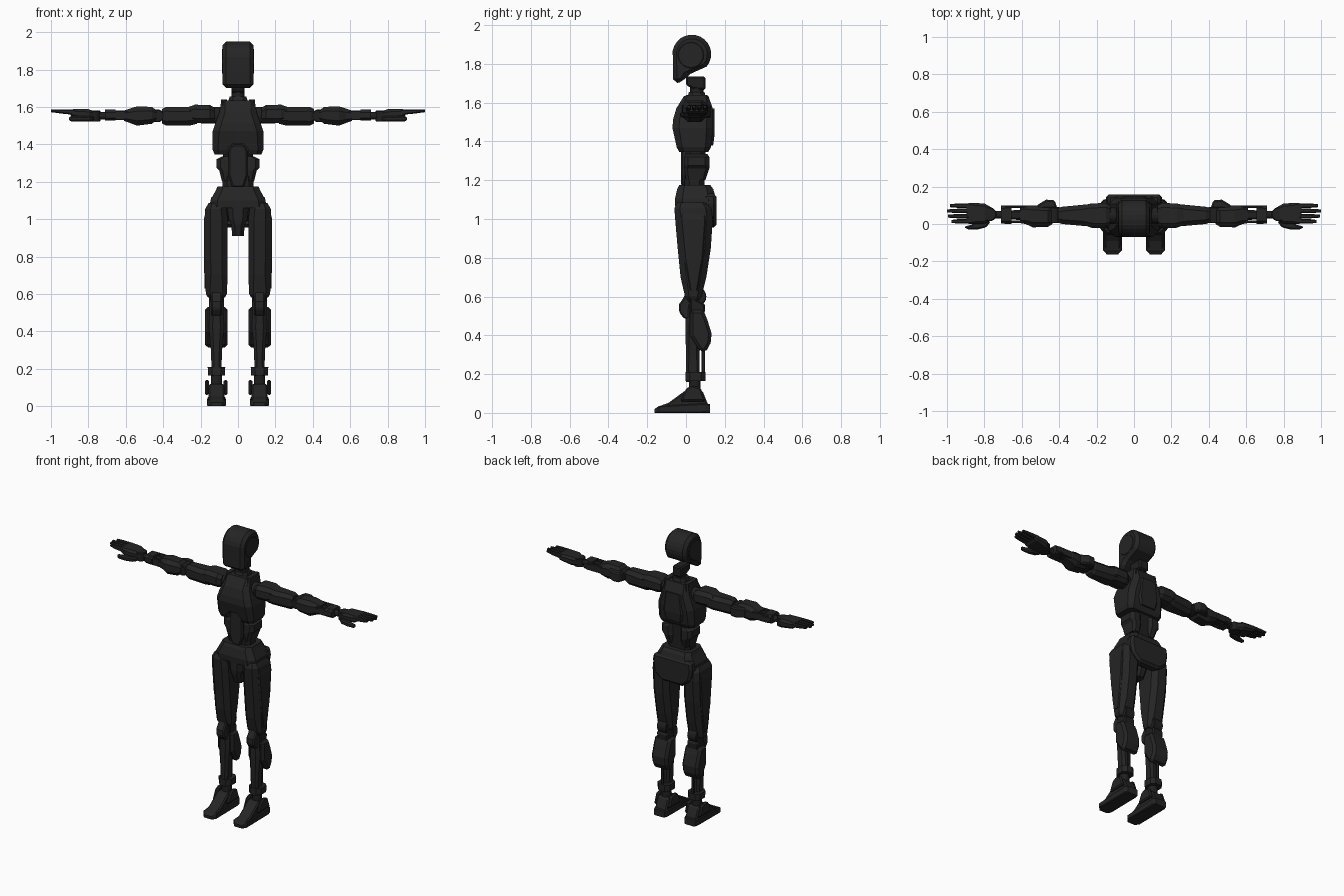
import bpy, bmesh, math
from mathutils import Vector


def material(name, v):
    m = bpy.data.materials.new(name)
    m.diffuse_color = (v, v, v, 1)
    return m


SHELL = material("charcoal shell", 0.018)
JOINT = material("black joint", 0.014)
ORDER = {"x": lambda t, a, b: (t, a, b),
         "y": lambda t, a, b: (a, t, b),
         "z": lambda t, a, b: (a, b, t)}


def finish(name, rings, mat, bevel, mirror):
    """Skin a stack of equal rings, cap the ends, bevel and mirror."""
    bm = bmesh.new()
    vs = [[bm.verts.new(p) for p in r] for r in rings]
    n = len(vs[0])
    for r, s in zip(vs, vs[1:]):
        for i in range(n):
            bm.faces.new((r[i], r[(i + 1) % n], s[(i + 1) % n], s[i]))
    bm.faces.new(vs[0])
    bm.faces.new(vs[-1])
    bmesh.ops.recalc_face_normals(bm, faces=bm.faces)
    me = bpy.data.meshes.new(name)
    bm.to_mesh(me)
    bm.free()
    me.materials.append(mat)
    ob = bpy.data.objects.new(name, me)
    bpy.context.collection.objects.link(ob)
    if bevel:
        b = ob.modifiers.new("bevel", "BEVEL")
        b.width, b.segments, b.limit_method = bevel, 1, "ANGLE"
        b.angle_limit = math.radians(35)
    if mirror:
        ob.modifiers.new("mirror", "MIRROR")
    return ob


def loft(name, axis, secs, c=0.25, mat=SHELL, bevel=0.0, mirror=True):
    """Chamfered rectangles (t, a0, a1, b0, b1) joined along an axis."""
    rings = []
    for t, a0, a1, b0, b1 in secs:
        k = c * min(a1 - a0, b1 - b0)
        pts = [(a0 + k, b0), (a1 - k, b0), (a1, b0 + k), (a1, b1 - k),
               (a1 - k, b1), (a0 + k, b1), (a0, b1 - k), (a0, b0 + k)]
        rings.append([ORDER[axis](t, *p) for p in pts])
    return finish(name, rings, mat, bevel, mirror)


def prism(name, axis, pts, lo, hi, mat=SHELL, bevel=0.008, mirror=True):
    return finish(name, [[ORDER[axis](t, *p) for p in pts] for t in (lo, hi)],
                  mat, bevel, mirror)


def disc(name, axis, a, b, r, lo, hi, mat=JOINT, mirror=True, n=20):
    pts = [(a + r * math.cos(i * math.tau / n), b + r * math.sin(i * math.tau / n))
           for i in range(n)]
    return prism(name, axis, pts, lo, hi, mat, 0.004, mirror)


# Head: rounded helmet with a long flat face, and side discs
dome = [(0.03 + 0.1 * math.cos(math.radians(a)), 1.85 + 0.1 * math.sin(math.radians(a)))
        for a in range(-40, 176, 15)]
prism("head", "x", dome + [(-0.068, 1.8), (-0.066, 1.7), (-0.015, 1.705),
                           (0.005, 1.74), (0.06, 1.765)],
      -0.083, 0.083, bevel=0.03, mirror=False)
disc("head_side_disc", "x", 0.025, 1.845, 0.068, 0.075, 0.086, SHELL)

# Neck
prism("neck_collar", "x", [(0.0, 1.69), (0.04, 1.67), (0.1, 1.665), (0.1, 1.735),
                           (0.0, 1.735)], -0.035, 0.035, JOINT, mirror=False)
disc("neck_post", "z", 0, 0.055, 0.034, 1.58, 1.72, mirror=False)
loft("neck_base", "z", [(1.6, -0.06, 0.06, 0.0, 0.11), (1.655, -0.045, 0.045, 0.015, 0.095)],
     mirror=False)

# Chest with an arched opening above the waist
chest = loft("chest", "z", [(1.345, -0.125, 0.125, -0.035, 0.115),
                            (1.37, -0.135, 0.135, -0.048, 0.128),
                            (1.47, -0.135, 0.135, -0.07, 0.14),
                            (1.515, -0.12, 0.12, -0.066, 0.14),
                            (1.57, -0.1, 0.1, -0.05, 0.138),
                            (1.635, -0.088, 0.088, -0.01, 0.115)], 0.16, mirror=False)
arch = [(-0.055, 1.3), (0.055, 1.3), (0.055, 1.375), (0.03, 1.405), (-0.03, 1.405),
        (-0.055, 1.375)]
cutter = prism("chest_cutter", "y", arch, -0.2, -0.005, bevel=0, mirror=False)
cutter.hide_render = True
cutter.hide_viewport = True
cut = chest.modifiers.new("arch", "BOOLEAN")
cut.operation, cut.object, cut.solver = "DIFFERENCE", cutter, "EXACT"
loft("back_panel", "z", [(1.38, -0.06, 0.06, 0.1, 0.14), (1.44, -0.075, 0.075, 0.1, 0.148),
                         (1.57, -0.06, 0.06, 0.1, 0.146)], mirror=False)
loft("collar_plate", "z", [(1.55, 0.05, 0.098, -0.04, 0.125), (1.64, 0.06, 0.09, 0.0, 0.11)])

# Waist
prism("belly_plate", "y", [(-0.03, 1.17), (0.03, 1.17), (0.05, 1.23), (0.05, 1.37),
                           (0.028, 1.4), (-0.028, 1.4), (-0.05, 1.37), (-0.05, 1.23)],
      -0.025, 0.04, mirror=False)
loft("waist_side", "z", [(1.2, 0.03, 0.085, 0.0, 0.1), (1.26, 0.03, 0.1, -0.01, 0.12),
                         (1.275, 0.03, 0.115, -0.01, 0.12), (1.32, 0.03, 0.115, -0.01, 0.12),
                         (1.335, 0.03, 0.085, 0.0, 0.11)])
loft("waist_core", "z", [(1.12, -0.085, 0.085, -0.01, 0.095),
                         (1.36, -0.08, 0.08, 0.0, 0.1)], mat=JOINT, mirror=False)

# Pelvis: upper girdle, rear shield and central front post
loft("pelvis", "z", [(1.06, -0.15, 0.15, -0.055, 0.15), (1.1, -0.148, 0.148, -0.058, 0.156),
                     (1.155, -0.118, 0.118, -0.045, 0.14), (1.175, -0.11, 0.11, -0.035, 0.125)],
     0.18, mirror=False)
prism("rear_shield", "y", [(-0.14, 1.13), (-0.15, 1.08), (-0.135, 1.0), (-0.08, 0.955),
                           (0.08, 0.955), (0.135, 1.0), (0.15, 1.08), (0.14, 1.13)],
      0.09, 0.158, bevel=0.015, mirror=False)
loft("pelvis_post", "z", [(0.91, -0.032, 0.032, -0.02, 0.07), (0.97, -0.035, 0.035, -0.04, 0.1),
                          (1.0, -0.05, 0.05, -0.045, 0.11), (1.09, -0.06, 0.06, -0.05, 0.12)],
     mirror=False)
disc("hip_joint", "x", 0.045, 1.04, 0.05, 0.03, 0.1)

# Thigh
loft("thigh", "z", [(0.58, 0.07, 0.16, 0.01, 0.07), (0.6, 0.06, 0.172, -0.005, 0.08),
                    (0.7, 0.055, 0.175, -0.028, 0.105), (0.85, 0.055, 0.177, -0.043, 0.128),
                    (1.0, 0.055, 0.178, -0.056, 0.138), (1.055, 0.062, 0.175, -0.06, 0.13),
                    (1.085, 0.08, 0.158, -0.045, 0.105)])
loft("thigh_outer_plate", "z", [(0.63, 0.15, 0.178, 0.02, 0.06), (0.8, 0.15, 0.183, -0.01, 0.09),
                                (1.0, 0.15, 0.183, -0.03, 0.105), (1.05, 0.15, 0.17, -0.02, 0.09)])

# Knee
disc("knee_joint", "x", 0.055, 0.6, 0.05, 0.08, 0.15)
prism("knee_cap", "x", [(0.005, 0.63), (-0.015, 0.59), (-0.036, 0.56), (-0.036, 0.52),
                        (-0.01, 0.485), (0.02, 0.485), (0.04, 0.6)], 0.085, 0.145)
prism("knee_link", "x", [(0.02, 0.6), (0.1, 0.56), (0.09, 0.45), (0.02, 0.45)],
      0.075, 0.155, JOINT)

# Lower leg
loft("shin", "z", [(0.16, 0.09, 0.14, 0.0, 0.07), (0.3, 0.085, 0.145, 0.0, 0.07),
                   (0.42, 0.075, 0.155, -0.003, 0.075), (0.56, 0.08, 0.15, 0.0, 0.075)])
prism("calf", "x", [(0.02, 0.53), (0.09, 0.53), (0.11, 0.48), (0.132, 0.41), (0.127, 0.36),
                    (0.1, 0.31), (0.07, 0.32), (0.02, 0.4)], 0.055, 0.177, bevel=0.016)
disc("calf_rod", "z", 0.115, 0.09, 0.009, 0.17, 0.36)
loft("ankle_block", "z", [(0.165, 0.07, 0.16, -0.002, 0.1), (0.21, 0.068, 0.162, -0.002, 0.1)])
disc("ankle_post", "z", 0.115, 0.045, 0.03, 0.08, 0.18)

# Foot: sole, wedge upper and ankle guards
loft("sole", "y", [(-0.163, 0.085, 0.145, 0, 0.02), (-0.14, 0.065, 0.165, 0, 0.035),
                   (0.1, 0.066, 0.164, 0, 0.05), (0.125, 0.075, 0.155, 0, 0.045)], 0.12)
prism("foot_upper", "x", [(-0.15, 0.03), (-0.09, 0.052), (0.0, 0.118), (0.085, 0.115),
                          (0.115, 0.04), (0.1, 0.01), (-0.15, 0.01)], 0.072, 0.158)
for side, x in (("inner", 0.055), ("outer", 0.155)):
    prism(side + "_ankle_guard", "x", [(-0.03, 0.06), (0.0, 0.125), (0.03, 0.142),
                                       (0.075, 0.13), (0.1, 0.06)], x, x + 0.022)

# Shoulder and upper arm
disc("shoulder_joint", "x", 0.045, 1.555, 0.045, 0.08, 0.2)
loft("shoulder", "x", [(0.125, -0.005, 0.1, 1.52, 1.595), (0.15, -0.022, 0.112, 1.515, 1.61),
                       (0.23, -0.02, 0.11, 1.515, 1.612), (0.265, -0.005, 0.1, 1.525, 1.6)])
loft("upper_arm", "x", [(0.22, -0.012, 0.105, 1.51, 1.59), (0.25, -0.012, 0.105, 1.502, 1.6),
                        (0.385, 0.0, 0.092, 1.5, 1.6), (0.405, 0.008, 0.085, 1.51, 1.59)])
disc("elbow_joint", "y", 0.43, 1.552, 0.034, 0.005, 0.09)

# Forearm with a slim link, guards, open rails and a wrist cuff
loft("forearm_link", "x", [(0.4, 0.015, 0.08, 1.53, 1.575), (0.7, 0.025, 0.072, 1.535, 1.572)],
     mat=JOINT)
loft("forearm_shell", "x", [(0.435, 0.0, 0.085, 1.53, 1.58), (0.46, -0.015, 0.095, 1.51, 1.6),
                            (0.54, -0.018, 0.1, 1.5, 1.603), (0.58, 0.0, 0.1, 1.515, 1.59),
                            (0.61, 0.005, 0.09, 1.525, 1.58)])
prism("elbow_guard", "z", [(0.41, 0.085), (0.425, 0.128), (0.47, 0.13), (0.52, 0.1), (0.52, 0.08)],
      1.52, 1.585)
for i, y in enumerate((0.006, 0.085)):
    loft("forearm_rail_%d" % i, "x", [(0.57, y, y + 0.013, 1.53, 1.58),
                                      (0.69, y, y + 0.013, 1.53, 1.58)])
loft("wrist_cuff", "x", [(0.655, 0.0, 0.1, 1.527, 1.585), (0.71, 0.002, 0.098, 1.527, 1.585)])
disc("wrist_post", "x", 0.05, 1.552, 0.02, 0.7, 0.78)
disc("wrist_ball", "z", 0.772, 0.052, 0.037, 1.522, 1.58)

# Hand
loft("palm", "x", [(0.765, 0.02, 0.09, 1.53, 1.575), (0.8, 0.0, 0.11, 1.53, 1.588),
                   (0.88, 0.0, 0.113, 1.545, 1.588), (0.895, 0.005, 0.108, 1.555, 1.585)])
for i, tip in enumerate((0.975, 0.995, 1.0, 0.985)):
    y = 0.002 + 0.028 * i
    loft("finger_%d" % i, "x", [(0.87, y, y + 0.025, 1.557, 1.587),
                                (0.94, y, y + 0.024, 1.564, 1.587),
                                (tip, y + 0.004, y + 0.02, 1.572, 1.586)])
prism("thumb", "z", [(0.765, 0.015), (0.79, -0.018), (0.84, -0.03), (0.89, -0.028),
                     (0.91, -0.015), (0.87, -0.004), (0.83, 0.02)], 1.522, 1.552)
